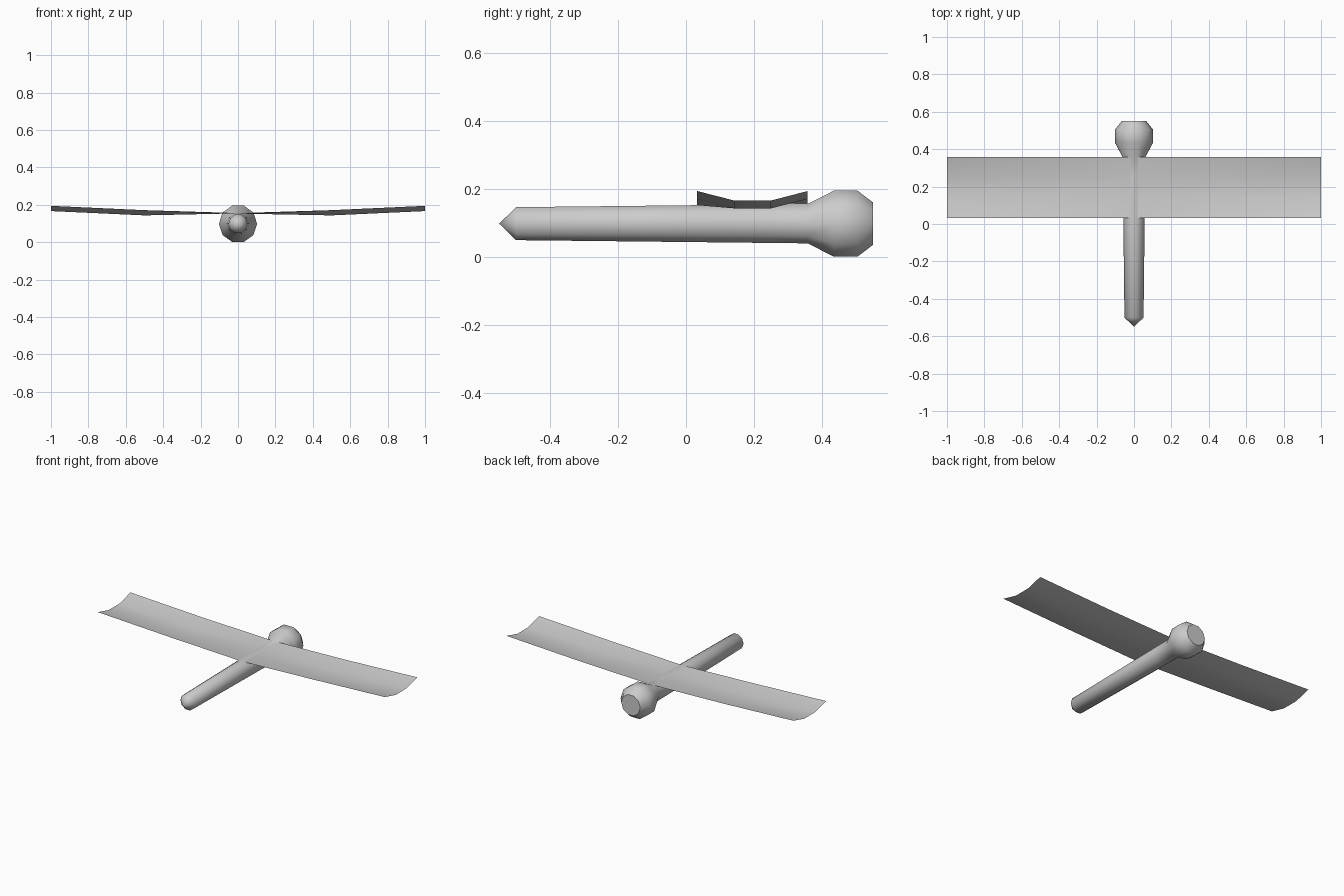
import bpy, bmesh
from math import sin, cos, pi

if "Cube" in bpy.data.objects:
    bpy.data.objects.remove(bpy.data.objects["Cube"])

SIDES, CZ = 10, 0.098


def radius(y):
    # gentle taper of the fuselage tube
    return 0.051 + (y + 0.5) / 0.86 * 0.010


def make(name, bm):
    bmesh.ops.recalc_face_normals(bm, faces=bm.faces)
    me = bpy.data.meshes.new(name)
    bm.to_mesh(me)
    bm.free()
    ob = bpy.data.objects.new(name, me)
    bpy.context.collection.objects.link(ob)
    bpy.ops.object.select_all(action='DESELECT')
    ob.select_set(True)
    bpy.context.view_layer.objects.active = ob
    bpy.ops.object.shade_smooth_by_angle(angle=0.85)
    return ob


# Fuselage: ten-sided lathe along y with a bulb at one end
chord = [0.033, 0.142, 0.250, 0.358]
profile = [(-0.5, radius(-0.5))] + [(y, radius(y)) for y in chord]
profile += [(0.435, 0.102), (0.505, 0.102), (0.55, 0.066)]
bm = bmesh.new()
rings = [[bm.verts.new((r * cos(2 * pi * i / SIDES), y, CZ + r * sin(2 * pi * i / SIDES)))
          for i in range(SIDES)] for y, r in profile]
for a, b in zip(rings, rings[1:]):
    for i in range(SIDES):
        j = (i + 1) % SIDES
        bm.faces.new((a[i], a[j], b[j], b[i]))
tip = bm.verts.new((0, -0.55, CZ))
for i in range(SIDES):
    bm.faces.new((rings[0][i], rings[0][(i + 1) % SIDES], tip))
bm.faces.new(rings[-1])
make("fuselage", bm)

# Wing: thin cambered sheet rising from the top edges of the fuselage
stations = [(0.5, 0.171, 0.143), (1.0, 0.194, 0.166)]  # x, edge z, trough z
bm = bmesh.new()
for side in (-1, 1):
    rows = [[bm.verts.new((side * radius(y) * cos(0.4 * pi), y,
                           CZ + radius(y) * sin(0.4 * pi))) for y in chord]]
    for x, edge, low in stations:
        rows.append([bm.verts.new((side * x, y, z))
                     for y, z in zip(chord, (edge, low, low, edge))])
    for a, b in zip(rows, rows[1:]):
        for i in range(3):
            f = (a[i], b[i], b[i + 1], a[i + 1])
            bm.faces.new(f if side > 0 else f[::-1])
make("wing", bm)
